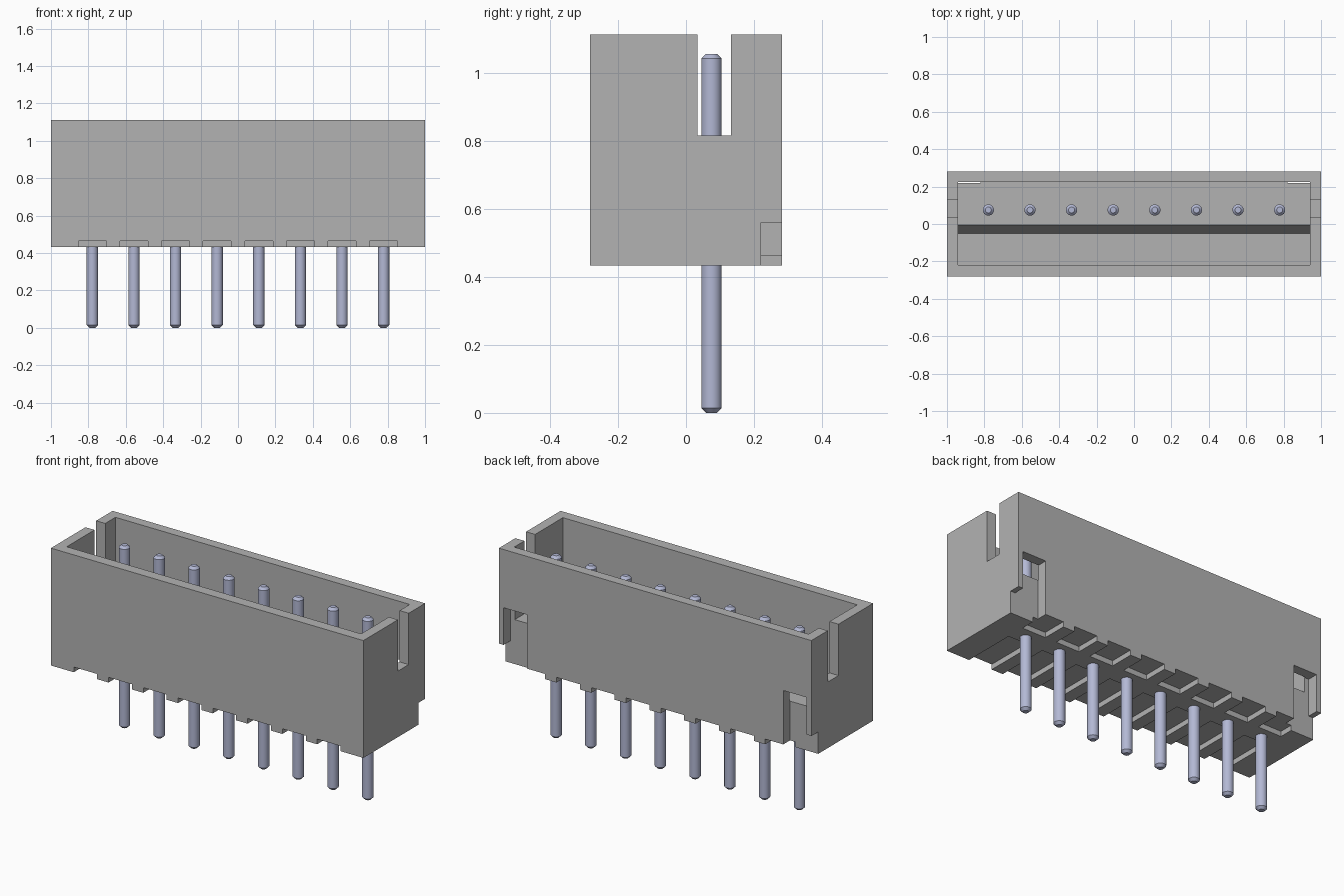
import bpy
import bmesh
from math import radians

cube = bpy.data.objects.get("Cube")
if cube:
    bpy.data.objects.remove(cube, do_unlink=True)


def material(name, rgb):
    mat = bpy.data.materials.new(name)
    mat.use_nodes = True
    mat.diffuse_color = (*rgb, 1)
    mat.node_tree.nodes["Principled BSDF"].inputs["Base Color"].default_value = (*rgb, 1)
    return mat


def prism(name, profile, x0, x1):
    """Extrude a closed (y, z) profile along x."""
    bm = bmesh.new()
    face = bm.faces.new([bm.verts.new((x0, y, z)) for y, z in profile])
    ext = bmesh.ops.extrude_face_region(bm, geom=[face])
    moved = [v for v in ext["geom"] if isinstance(v, bmesh.types.BMVert)]
    bmesh.ops.translate(bm, verts=moved, vec=(x1 - x0, 0, 0))
    bmesh.ops.recalc_face_normals(bm, faces=bm.faces)
    mesh = bpy.data.meshes.new(name)
    bm.to_mesh(mesh)
    bm.free()
    obj = bpy.data.objects.new(name, mesh)
    bpy.context.collection.objects.link(obj)
    return obj


def box(name, x, y, z):
    corners = [(y[0], z[0]), (y[1], z[0]), (y[1], z[1]), (y[0], z[1])]
    return prism(name, corners, min(x), max(x))


grey = material("grey plastic", (0.45, 0.45, 0.45))
metal = material("pale blue metal", (0.45, 0.48, 0.66))

COUNT, PITCH, PIN_Y = 8, 0.2225, 0.075
BOTTOM, TOP, DEPTH = 0.433, 1.112, 0.282
pin_xs = [(i - (COUNT - 1) / 2) * PITCH for i in range(COUNT)]

# Housing block
housing = box("housing", (-1, 1), (-DEPTH, DEPTH), (BOTTOM, TOP))
housing.data.materials.append(grey)

# Open cavity with a stepped floor
cavity = [(-0.22, 1.3), (0.225, 1.3), (0.225, 0.69), (-0.005, 0.69),
          (-0.05, 0.58), (-0.22, 0.58)]
cutters = [prism("cavity_cutter", cavity, -0.942, 0.942)]

for s in (-1, 1):
    # Keying slot in each end wall
    cutters.append(box("slot_cutter", (s * 0.9, s * 1.1), (0.034, 0.132), (0.815, 1.3)))
    # Rear window and lower corner relief
    cutters.append(box("window_cutter", (s * 0.82, s * 0.97), (0.22, 0.4), (0.3, 0.775)))
    cutters.append(box("corner_cutter", (s * 0.95, s * 1.1), (0.22, 0.4), (0.3, 0.56)))

# Shallow channels under the housing, in front of and behind each pin
for x in pin_xs:
    for y in ((-0.4, 0.03), (0.14, 0.4)):
        cutters.append(box("channel_cutter", (x - 0.075, x + 0.075), y, (0.3, 0.463)))

bpy.context.view_layer.objects.active = housing
for cutter in cutters:
    cutter.hide_render = True
    mod = housing.modifiers.new("cut", "BOOLEAN")
    mod.operation = "DIFFERENCE"
    mod.solver = "EXACT"
    mod.object = cutter
    bpy.ops.object.modifier_apply(modifier=mod.name)
for cutter in cutters:
    bpy.data.objects.remove(cutter, do_unlink=True)

# Round pins with chamfered ends
for i, x in enumerate(pin_xs):
    bpy.ops.mesh.primitive_cylinder_add(vertices=24, radius=0.03, depth=1.055,
                                        location=(x, PIN_Y, 1.055 / 2))
    pin = bpy.context.object
    pin.name = f"pin_{i + 1}"
    pin.data.materials.append(metal)
    bm = bmesh.new()
    bm.from_mesh(pin.data)
    rims = [e for e in bm.edges if abs(e.verts[0].co.z - e.verts[1].co.z) < 0.01]
    bmesh.ops.bevel(bm, geom=rims, offset=0.014, segments=1, affect="EDGES")
    bm.to_mesh(pin.data)
    bm.free()
    bpy.ops.object.shade_smooth_by_angle(angle=radians(30))
